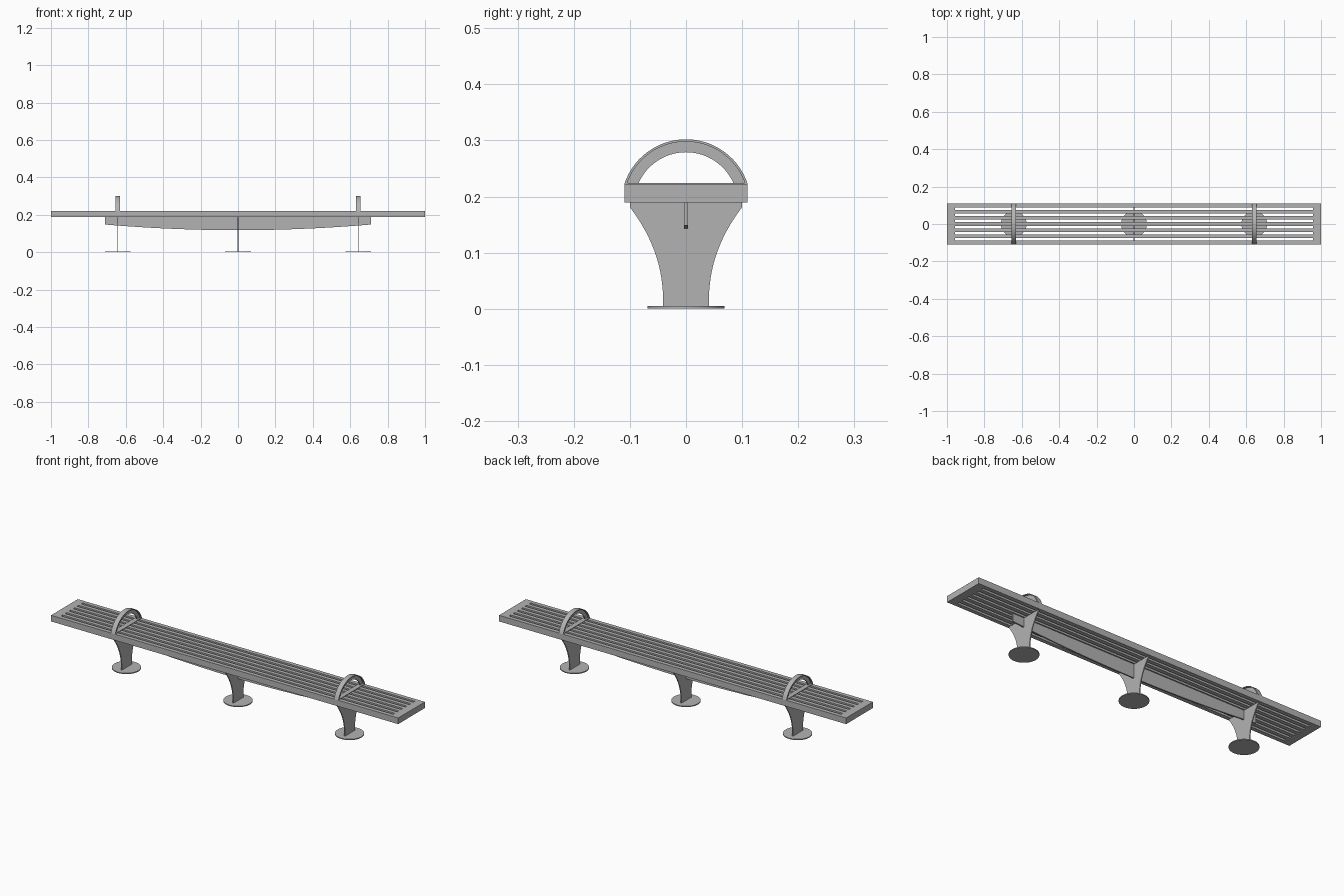
import bpy, bmesh, math
from mathutils import Vector

cube = bpy.data.objects.get("Cube")
if cube:
    bpy.data.objects.remove(cube, do_unlink=True)

steel = bpy.data.materials.new("grey steel")
steel.use_nodes = True
grey = (0.45, 0.45, 0.45, 1)
steel.diffuse_color = grey
steel.node_tree.nodes["Principled BSDF"].inputs["Base Color"].default_value = grey


def finish(name, bm, smooth=True):
    bmesh.ops.recalc_face_normals(bm, faces=bm.faces)
    mesh = bpy.data.meshes.new(name)
    bm.to_mesh(mesh)
    bm.free()
    mesh.materials.append(steel)
    obj = bpy.data.objects.new(name, mesh)
    bpy.context.collection.objects.link(obj)
    if smooth:
        bpy.ops.object.select_all(action="DESELECT")
        obj.select_set(True)
        bpy.context.view_layer.objects.active = obj
        bpy.ops.object.shade_smooth_by_angle(angle=math.radians(30))
    return obj


def extrude(bm, faces, offset):
    result = bmesh.ops.extrude_face_region(bm, geom=faces, use_keep_orig=True)
    verts = [v for v in result["geom"] if isinstance(v, bmesh.types.BMVert)]
    bmesh.ops.translate(bm, verts=verts, vec=offset)


def plate(name, outline, offset):
    """Flat outline thickened symmetrically along the offset vector."""
    bm = bmesh.new()
    half = Vector(offset) / 2
    face = bm.faces.new([bm.verts.new(Vector(p) - half) for p in outline])
    extrude(bm, [face], Vector(offset))
    return finish(name, bm)


# Seat: a slab with six long slots
LENGTH, HALF_W, SEAT_Z, SEAT_H = 1.0, 0.11, 0.189, 0.032
xs = [-LENGTH, -0.957, 0.957, LENGTH]
ys = [-HALF_W]
for i in range(6):
    centre = (i - 2.5) * 0.033
    ys += [centre - 0.0065, centre + 0.0065]
ys.append(HALF_W)
bm = bmesh.new()
grid = [[bm.verts.new((x, y, SEAT_Z)) for y in ys] for x in xs]
cells = []
for i in range(len(xs) - 1):
    for j in range(len(ys) - 1):
        if i == 1 and j % 2 == 1:
            continue
        cells.append(bm.faces.new((grid[i][j], grid[i + 1][j],
                                   grid[i + 1][j + 1], grid[i][j + 1])))
extrude(bm, cells, (0, 0, SEAT_H))
finish("slotted_seat", bm, smooth=False)

# Spine: thin beam with a bowed lower edge
SPINE, STEPS = 0.71, 24
lower = []
for i in range(STEPS + 1):
    x = SPINE * (2 * i / STEPS - 1)
    lower.append((x, 0, 0.118 + 0.06 * x * x))
plate("spine_beam", lower + [(SPINE, 0, SEAT_Z), (-SPINE, 0, SEAT_Z)], (0, 0.007, 0))


# Legs: thin flared plates on round feet
def leg(name, x):
    right = [(0.1, SEAT_Z), (0.1, 0.181)]
    for i in range(1, 15):
        t = i / 14
        # quadratic curve from the flare down to the ankle
        y = 0.1 * (1 - t) ** 2 + 0.084 * t * (1 - t) + 0.041 * t * t
        z = 0.181 * (1 - t) ** 2 + 0.21 * t * (1 - t) + 0.02 * t * t
        right.append((y, z))
    right.append((0.041, 0.004))
    outline = [(x, y, z) for y, z in right]
    outline += [(x, -y, z) for y, z in reversed(right)]
    plate(name + "_leg", outline, (0.005, 0, 0))

    bm = bmesh.new()
    bmesh.ops.create_cone(bm, cap_ends=True, segments=40, radius1=0.069,
                          radius2=0.069, depth=0.005)
    bmesh.ops.translate(bm, verts=bm.verts, vec=(x, 0, 0.0025))
    finish(name + "_foot", bm)


# Armrests: T-section arch on a flat strip
ARCH_Z, BASE_Z = 0.1864, 0.221


def arc(x, radius):
    start = math.asin((BASE_Z - ARCH_Z) / radius)
    points = []
    for i in range(29):
        a = start + (math.pi - 2 * start) * i / 28
        points.append((x, radius * math.cos(a), ARCH_Z + radius * math.sin(a)))
    return points


def armrest(name, x):
    outer, middle, inner = arc(x, 0.1156), arc(x, 0.1115), arc(x, 0.0925)
    plate(name + "_armrest_rim", outer + middle[::-1], (0.026, 0, 0))
    plate(name + "_armrest_web", middle + inner[::-1], (0.007, 0, 0))
    strip = [(x, -0.108, BASE_Z), (x, 0.108, BASE_Z),
             (x, 0.108, BASE_Z + 0.003), (x, -0.108, BASE_Z + 0.003)]
    plate(name + "_armrest_strip", strip, (0.026, 0, 0))


SIDE_X = 0.643
leg("middle", 0)
for side, sign in (("left", 1), ("right", -1)):
    leg(side, sign * SIDE_X)
    armrest(side, sign * SIDE_X)
